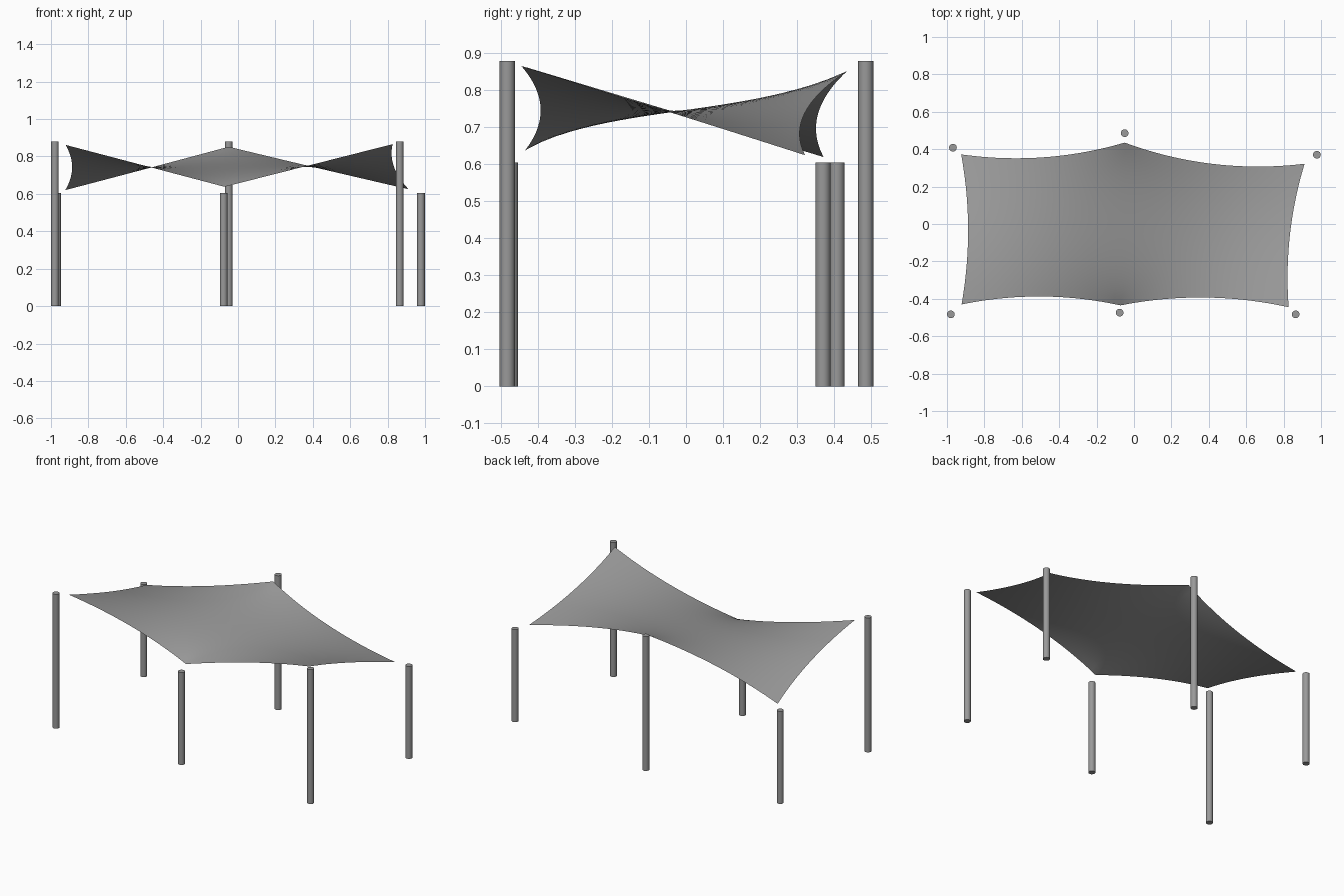
import bpy, bmesh
from mathutils import Vector

if "Cube" in bpy.data.objects:
    bpy.data.objects.remove(bpy.data.objects["Cube"])

# Dark grey shared by the sail and the poles
grey = bpy.data.materials.new("dark_grey")
grey.diffuse_color = (0.32, 0.32, 0.32, 1)
grey.use_nodes = True
grey.node_tree.nodes["Principled BSDF"].inputs["Base Color"].default_value = grey.diffuse_color

# Poles: x, y, height
POLES = [(-0.979, -0.483, 0.879), (-0.077, -0.474, 0.605), (0.864, -0.483, 0.879),
         (0.978, 0.37, 0.605), (-0.05, 0.486, 0.879), (-0.968, 0.408, 0.605)]
for i, (x, y, h) in enumerate(POLES):
    bpy.ops.mesh.primitive_cylinder_add(vertices=24, radius=0.0205, depth=h, location=(x, y, h / 2))
    bpy.context.object.name = f"pole_{i + 1}"
    bpy.context.object.data.materials.append(grey)
    bpy.ops.object.shade_smooth_by_angle()

# Sail corners, alternating high and low
FL, FM, FR = Vector((-0.922, -0.43, 0.862)), Vector((-0.072, -0.435, 0.638)), Vector((0.827, -0.445, 0.866))
BR, BM, BL = Vector((0.912, 0.322, 0.625)), Vector((-0.05, 0.435, 0.852)), Vector((-0.924, 0.372, 0.62))
N = 24   # cells per edge; the sail is 2N x N cells


def edge(a, b, sag):
    """Straight run from a to b, bowed sideways by sag in plan."""
    d = b - a
    side = Vector((-d.y, d.x, 0)).normalized()
    return [a + d * (i / N) + side * (4 * sag * (i / N) * (1 - i / N)) for i in range(N + 1)]


front = edge(FL, FM, 0.045) + edge(FM, FR, 0.047)[1:]
back = edge(BL, BM, -0.047) + edge(BM, BR, -0.058)[1:]
left = edge(FL, BL, -0.036)
right = edge(FR, BR, 0.036)

# Fill between the edges, then relax the inside into a taut membrane
P = [[front[i].lerp(back[i], j / N) for j in range(N + 1)] for i in range(2 * N + 1)]
P[0], P[-1] = left, right
for _ in range(150):
    for i in range(1, 2 * N):
        for j in range(1, N):
            avg = (P[i - 1][j] + P[i + 1][j] + P[i][j - 1] + P[i][j + 1]) / 4
            P[i][j] = P[i][j].lerp(avg, 1.75)

# Sail mesh
bm = bmesh.new()
V = [[bm.verts.new(p) for p in row] for row in P]
for i in range(2 * N):
    for j in range(N):
        bm.faces.new((V[i][j], V[i + 1][j], V[i + 1][j + 1], V[i][j + 1])).smooth = True
mesh = bpy.data.meshes.new("shade_sail")
bm.to_mesh(mesh)
bm.free()
mesh.materials.append(grey)
bpy.context.collection.objects.link(bpy.data.objects.new("shade_sail", mesh))
